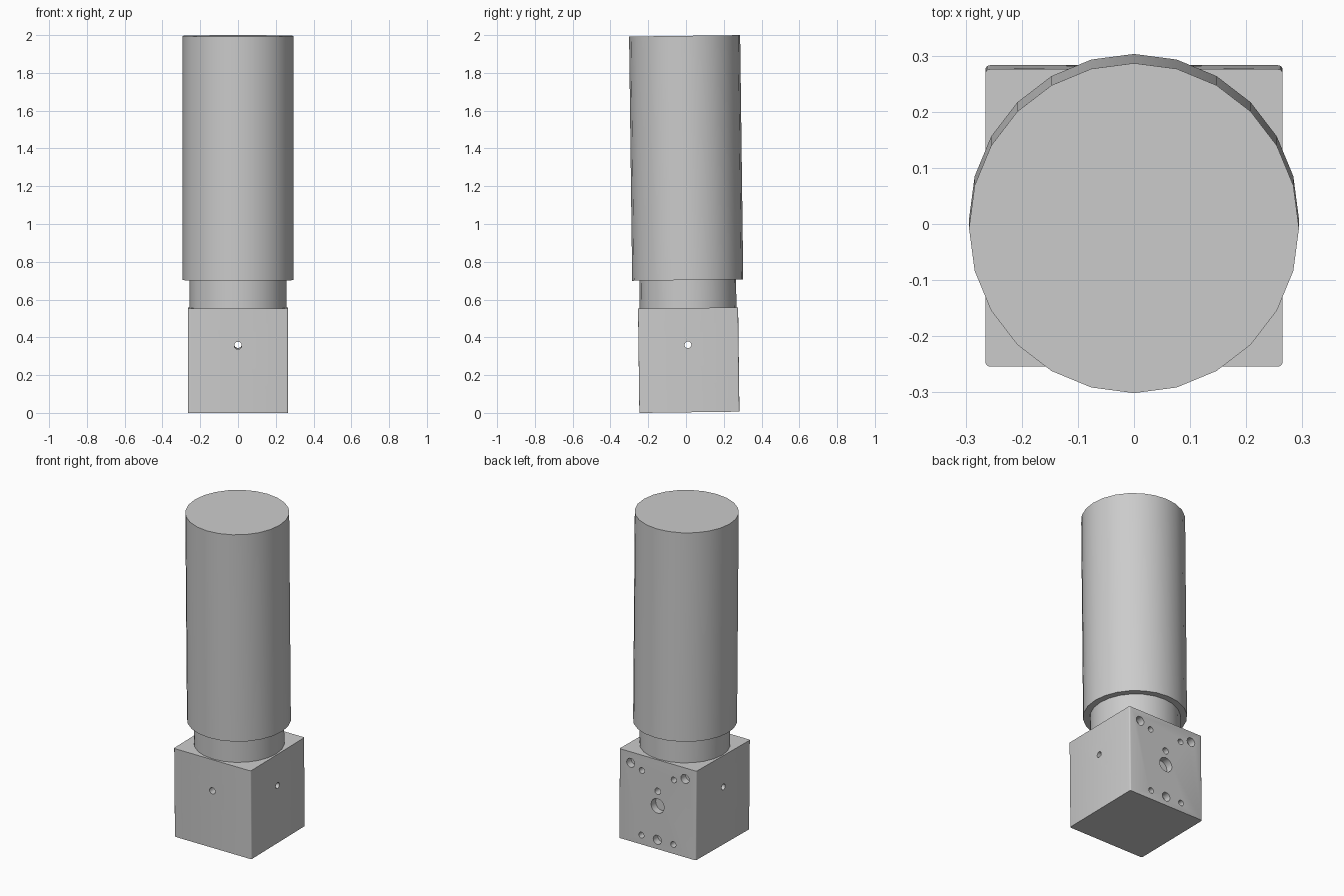
import bpy
import bmesh
from math import radians
from mathutils import Matrix, Vector

cube = bpy.data.objects.get("Cube")
if cube:
    bpy.data.objects.remove(cube, do_unlink=True)

TILT = Matrix.Rotation(0.0127, 4, 'X')   # whole unit leans slightly forward
AXIS_Y = 0.018
HALF = 0.265
BASE, TOP = 0.003, 0.555

grey = bpy.data.materials.new("plain_grey")
grey.use_nodes = True
colour = (0.6, 0.6, 0.6, 1)
grey.diffuse_color = colour
grey.node_tree.nodes["Principled BSDF"].inputs["Base Color"].default_value = colour


def make_object(name, bm):
    mesh = bpy.data.meshes.new(name)
    bm.to_mesh(mesh)
    bm.free()
    mesh.materials.append(grey)
    obj = bpy.data.objects.new(name, mesh)
    bpy.context.collection.objects.link(obj)
    return obj


def cylinder(name, start, end, radius, sides):
    """Capped cylinder between two points."""
    start, end = Vector(start), Vector(end)
    span = end - start
    turn = Vector((0, 0, 1)).rotation_difference(span).to_matrix().to_4x4()
    bm = bmesh.new()
    bmesh.ops.create_cone(bm, cap_ends=True, segments=sides,
                          radius1=radius, radius2=radius, depth=span.length,
                          matrix=Matrix.Translation((start + end) / 2) @ turn)
    return make_object(name, bm)


def activate(obj):
    bpy.ops.object.select_all(action='DESELECT')
    obj.select_set(True)
    bpy.context.view_layer.objects.active = obj


# Base block with softened vertical edges
bm = bmesh.new()
size = Matrix.Diagonal((2 * HALF, 2 * HALF, TOP - BASE, 1))
bmesh.ops.create_cube(bm, size=1, matrix=Matrix.Translation(
    (0, AXIS_Y, (BASE + TOP) / 2)) @ size)
uprights = [e for e in bm.edges
            if abs(e.verts[0].co.z - e.verts[1].co.z) > 0.1]
bmesh.ops.bevel(bm, geom=uprights, offset=0.008, segments=3,
                profile=0.5, affect='EDGES')
block = make_object("base_block", bm)

# Drilled holes: two crossing through-holes, then blind holes in the back
back = AXIS_Y + HALF
cutters = [
    cylinder("cutter_front", (0, -1, 0.36), (0, 1, 0.36), 0.02, 16),
    cylinder("cutter_side", (-1, 0.015, 0.36), (1, 0.015, 0.36), 0.018, 16),
]
blind = [(0, 0.27, 0.045), (0, 0.06, 0.028)]
for side in (-1, 1):
    blind += [(side * 0.187, 0.487, 0.028),
              (side * 0.11, 0.46, 0.018),
              (side * 0.11, 0.06, 0.018)]
for x, z, r in blind:
    cutters.append(cylinder("cutter_back", (x, back - 0.045, z),
                            (x, back + 0.1, z), r, 16))

activate(block)
for cutter in cutters:
    cutter.hide_render = True
    mod = block.modifiers.new("hole", 'BOOLEAN')
    mod.operation = 'DIFFERENCE'
    mod.solver = 'EXACT'
    mod.object = cutter
    bpy.ops.object.modifier_apply(modifier=mod.name)
    bpy.data.objects.remove(cutter, do_unlink=True)

# Neck and main body
neck = cylinder("neck", (0, AXIS_Y, TOP - 0.01), (0, AXIS_Y, 0.71), 0.256, 24)
body = cylinder("main_cylinder", (0, AXIS_Y, 0.703), (0, AXIS_Y, 1.996), 0.294, 24)

for obj in (block, neck, body):
    obj.data.transform(TILT)
    activate(obj)
    bpy.ops.object.shade_smooth_by_angle(angle=radians(32))
